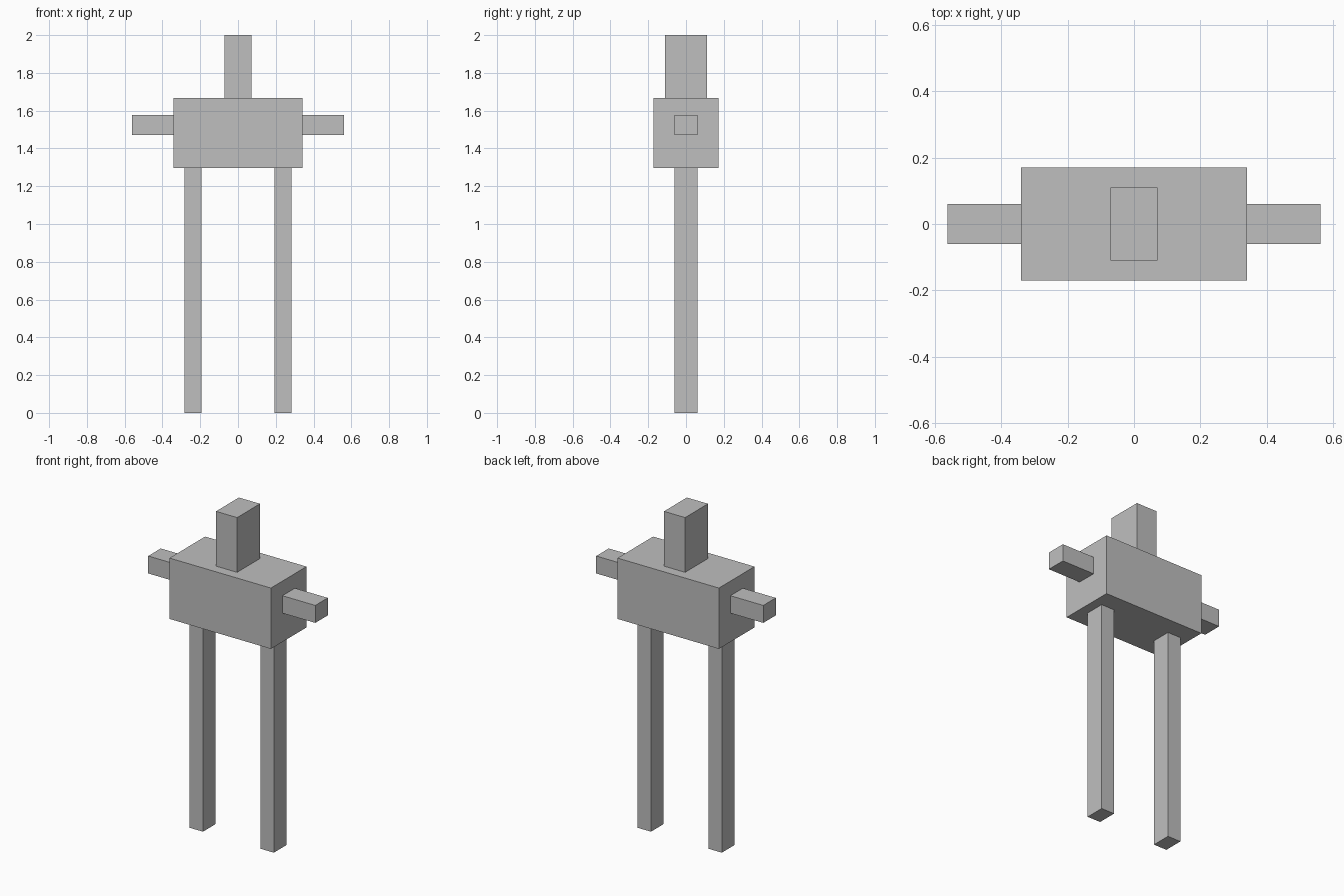
import bpy

cube = bpy.data.objects.get("Cube")
if cube:
    bpy.data.objects.remove(cube, do_unlink=True)

# Single plain grey
grey = bpy.data.materials.new("plain_grey")
grey.use_nodes = True
color = (0.52, 0.52, 0.52, 1.0)
grey.diffuse_color = color
grey.node_tree.nodes["Principled BSDF"].inputs["Base Color"].default_value = color


def box(name, x, y, z):
    """Box spanning the (low, high) range on each axis."""
    spans = (x, y, z)
    bpy.ops.mesh.primitive_cube_add(size=1, location=[(a + b) / 2 for a, b in spans])
    obj = bpy.context.object
    obj.name = name
    obj.scale = [b - a for a, b in spans]
    bpy.ops.object.transform_apply(location=False, rotation=False, scale=True)
    obj.data.materials.append(grey)
    return obj


# Torso and head
box("torso", (-0.341, 0.341), (-0.171, 0.171), (1.297, 1.667))
box("head", (-0.071, 0.071), (-0.11, 0.11), (1.667, 2.0))

# Arms and legs, one of each per side
for side, s in (("left", 1), ("right", -1)):
    box(side + "_arm", sorted((s * 0.341, s * 0.562)), (-0.06, 0.06), (1.472, 1.578))
    box(side + "_leg", sorted((s * 0.194, s * 0.283)), (-0.06, 0.06), (0.0, 1.297))
